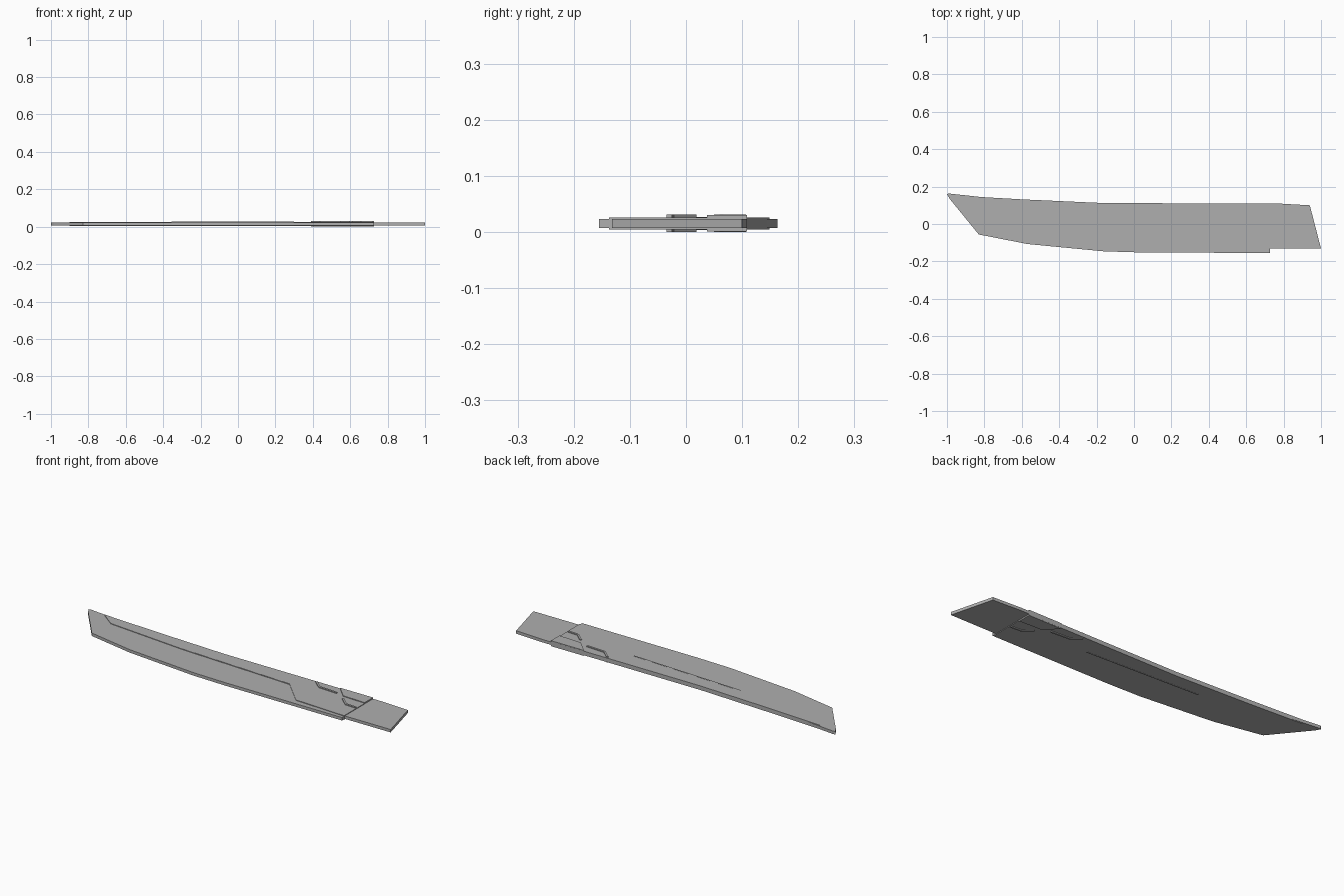
import bpy
import bmesh
from mathutils import Vector

cube = bpy.data.objects.get("Cube")
if cube:
    bpy.data.objects.remove(cube, do_unlink=True)

MID = 0.0155  # height of the blade's middle plane

steel = bpy.data.materials.new("grey steel")
steel.use_nodes = True
steel.diffuse_color = (0.43, 0.43, 0.43, 1)
steel.node_tree.nodes["Principled BSDF"].inputs["Base Color"].default_value = (0.43, 0.43, 0.43, 1)


def slab(name, outline, half):
    """Flat prism, symmetric about the middle plane."""
    bm = bmesh.new()
    base = bm.faces.new([bm.verts.new((x, y, MID - half)) for x, y in outline])
    top = bmesh.ops.extrude_face_region(bm, geom=[base])["geom"]
    bmesh.ops.translate(bm, vec=(0, 0, 2 * half),
                        verts=[v for v in top if isinstance(v, bmesh.types.BMVert)])
    bmesh.ops.recalc_face_normals(bm, faces=bm.faces)
    mesh = bpy.data.meshes.new(name)
    bm.to_mesh(mesh)
    bm.free()
    mesh.materials.append(steel)
    obj = bpy.data.objects.new(name, mesh)
    bpy.context.collection.objects.link(obj)
    return obj


def ridge(name, path, width, half):
    """Narrow bar that follows a path and shows on both sides."""
    pts = [Vector(p) for p in path]
    left, right = [], []
    for i, p in enumerate(pts):
        d = (pts[min(i + 1, len(pts) - 1)] - pts[max(i - 1, 0)]).normalized()
        n = Vector((-d.y, d.x)) * width / 2
        left.append(p + n)
        right.append(p - n)
    return slab(name, left + right[::-1], half)


# Blade core with its curved cutting edge
spine = [(-0.815, 0.144), (-0.585, 0.131), (-0.163, 0.112), (0.727, 0.109)]
edge = [(0.727, -0.155), (0.03, -0.152), (-0.163, -0.146), (-0.57, -0.107), (-0.83, -0.056)]
tip = [(-0.985, 0.134), (-1.0, 0.16), (-0.99, 0.163)]
slab("blade_core", tip + spine + edge, 0.008)

# Tang at the handle end
slab("tang", [(0.727, 0.109), (0.78, 0.109), (0.94, 0.10), (1.0, -0.132), (0.727, -0.132)], 0.0078)

# Thicker plate along the spine, stepping down near the tang
step = [(0.727, -0.137), (0.43, -0.122), (0.30, 0.01), (-0.355, 0.04), (-0.815, 0.083), (-0.90, 0.149)]
slab("spine_plate", spine + step, 0.011)
ridge("spine_ridge", [(-0.355, 0.044), (0.30, 0.014)], 0.007, 0.0116)

# Raised panel and narrow ridges by the tang
slab("raised_panel", [(0.53, 0.109), (0.595, 0.043), (0.727, 0.037), (0.727, 0.109)], 0.0148)
ridge("upper_ridge", [(0.395, 0.103), (0.44, 0.062), (0.55, 0.055)], 0.01, 0.0155)
ridge("lower_ridge", [(0.615, 0.015), (0.66, -0.026), (0.722, -0.03)], 0.01, 0.0155)
